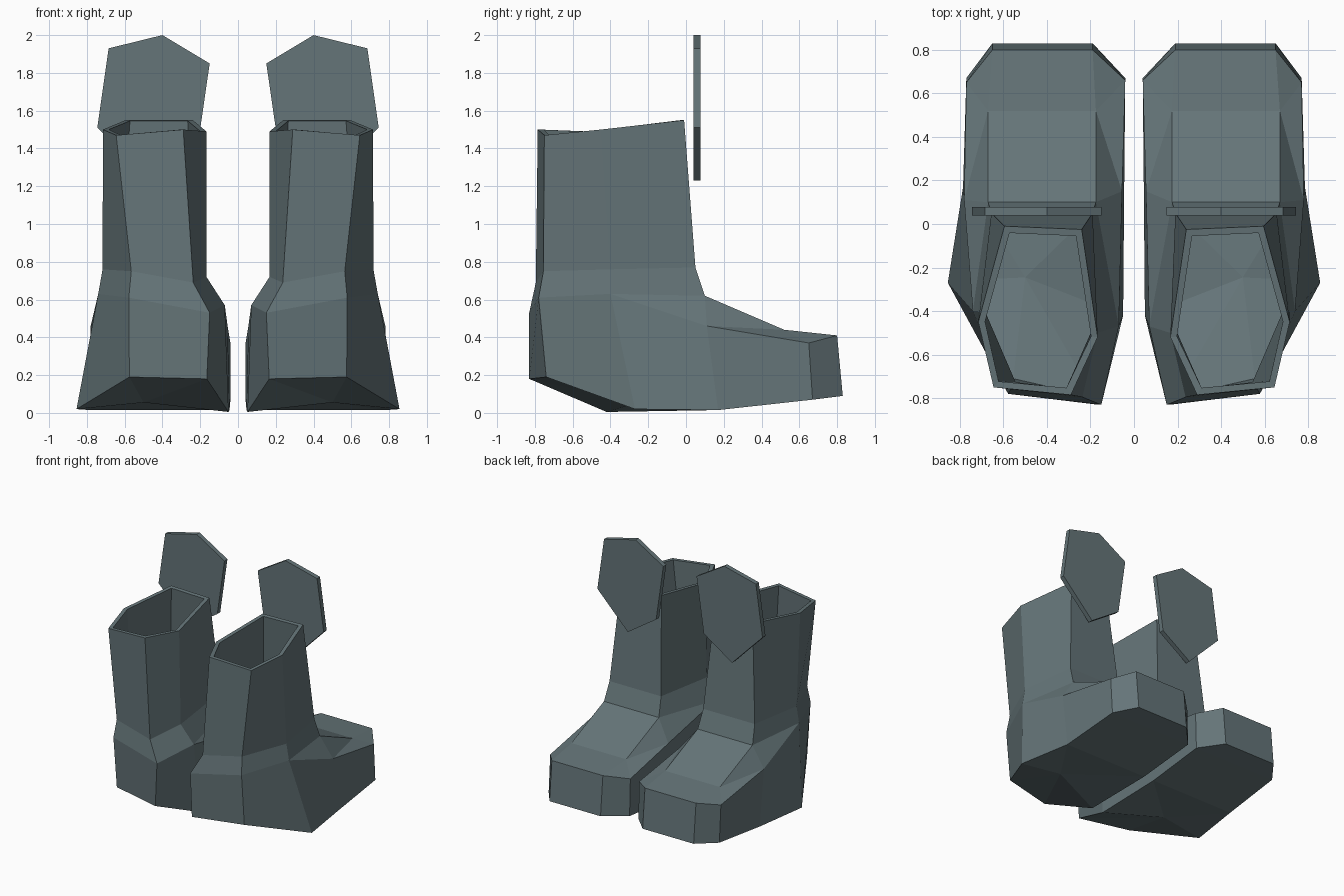
import bpy
import bmesh
from mathutils import Vector

default = bpy.data.objects.get("Cube")
if default:
    bpy.data.objects.remove(default, do_unlink=True)

slate = bpy.data.materials.new("slate_grey")
slate.use_nodes = True
colour = (0.13, 0.178, 0.19, 1)
slate.diffuse_color = colour
slate.node_tree.nodes["Principled BSDF"].inputs["Base Color"].default_value = colour

# Outer half of a boot: shaft rings (top, ankle, foot), then toe and sole corners
OUTER = {
    "heel_top": (.645, -.75, 1.47), "heel_ankle": (.565, -.755, .75), "heel_foot": (.578, -.78, .61),
    "mid_top": (.715, -.45, 1.5), "mid_ankle": (.717, -.4, .76), "mid_foot": (.74, -.4, .63),
    "front_top": (.595, -.01, 1.55), "front_ankle": (.655, .05, .77), "front_foot": (.67, .1, .62),
    "instep": (.78, .11, .46), "crease": (.67, .52, .44),
    "toe_side": (.77, .65, .37), "toe": (.65, .8, .41),
    "heel_sole": (.575, -.74, .19), "mid_sole": (.855, -.27, .02), "arch_sole": (.785, .17, .015),
    "toe_side_sole": (.77, .67, .07), "toe_sole": (.65, .83, .09),
}
# Inner half, same corners on the side facing the other boot
INNER = {
    "heel_top": (.29, -.785, 1.5), "heel_ankle": (.237, -.795, .69), "heel_foot": (.15, -.83, .53),
    "mid_top": (.167, -.52, 1.49), "mid_ankle": (.167, -.5, .72), "mid_foot": (.07, -.47, .57),
    "front_top": (.24, -.025, 1.55), "front_ankle": (.19, .05, .77), "front_foot": (.175, .1, .62),
    "instep": (.055, .15, .46), "crease": (.175, .52, .44),
    "toe_side": (.04, .66, .37), "toe": (.19, .8, .41),
    "heel_sole": (.165, -.83, .18), "mid_sole": (.05, -.42, .005), "arch_sole": (.045, .17, .015),
    "toe_side_sole": (.04, .67, .07), "toe_sole": (.19, .83, .09),
}
SOLE_CENTRE = (.5, -.25, .055)

# Faces that exist once on each side of the boot
SIDE_FACES = [
    "heel_top mid_top mid_ankle heel_ankle", "mid_top front_top front_ankle mid_ankle",
    "heel_ankle mid_ankle mid_foot heel_foot", "mid_ankle front_ankle front_foot mid_foot",
    "heel_foot mid_foot mid_sole heel_sole", "mid_foot front_foot instep",
    "mid_foot instep arch_sole mid_sole", "instep toe_side toe_side_sole arch_sole",
    "front_foot crease instep", "crease toe_side instep", "crease toe toe_side",
    "toe_side toe toe_sole toe_side_sole",
    "heel_sole mid_sole centre", "mid_sole arch_sole centre",
]
# Strips that join the two sides
BRIDGES = [
    "heel_top heel_ankle", "heel_ankle heel_foot", "heel_foot heel_sole",
    "front_top front_ankle", "front_ankle front_foot", "front_foot crease",
    "crease toe", "toe toe_sole", "toe_sole toe_side_sole", "toe_side_sole arch_sole",
    "heel_sole centre", "arch_sole centre",
]


def add_object(name, bm):
    bmesh.ops.recalc_face_normals(bm, faces=bm.faces[:])
    mesh = bpy.data.meshes.new(name)
    bm.to_mesh(mesh)
    bm.free()
    mesh.materials.append(slate)
    obj = bpy.data.objects.new(name, mesh)
    bpy.context.collection.objects.link(obj)
    return obj


def build_boot(name, sign):
    bm = bmesh.new()

    def vert(p):
        return bm.verts.new((sign * p[0], p[1], p[2]))

    centre = vert(SOLE_CENTRE)
    sides = []
    for points in (OUTER, INNER):
        corners = {key: vert(p) for key, p in points.items()}
        corners["centre"] = centre
        sides.append(corners)
        for face in SIDE_FACES:
            bm.faces.new([corners[key] for key in face.split()])
    outer, inner = sides
    for strip in BRIDGES:
        a, b = strip.split()
        ring = [outer[a], inner[a], inner[b], outer[b]]
        bm.faces.new(list(dict.fromkeys(ring)))
    boot = add_object(name, bm)
    # Hollow leather wall
    wall = boot.modifiers.new("wall", "SOLIDIFY")
    wall.thickness = 0.03
    wall.offset = -1
    wall.use_even_offset = True


def build_shin_plate(name, sign):
    outline = [(.15, 1.85), (.4, 2), (.685, 1.93), (.745, 1.51), (.47, 1.23), (.215, 1.4)]
    bm = bmesh.new()
    face = bm.faces.new([bm.verts.new((sign * x, .04, z)) for x, z in outline])
    grown = bmesh.ops.extrude_face_region(bm, geom=[face], use_keep_orig=True)["geom"]
    moved = [g for g in grown if isinstance(g, bmesh.types.BMVert)]
    bmesh.ops.translate(bm, verts=moved, vec=Vector((0, .038, 0)))
    add_object(name, bm)


for side, sign in (("left", 1), ("right", -1)):
    build_boot(side + "_boot", sign)
    build_shin_plate(side + "_shin_plate", sign)
